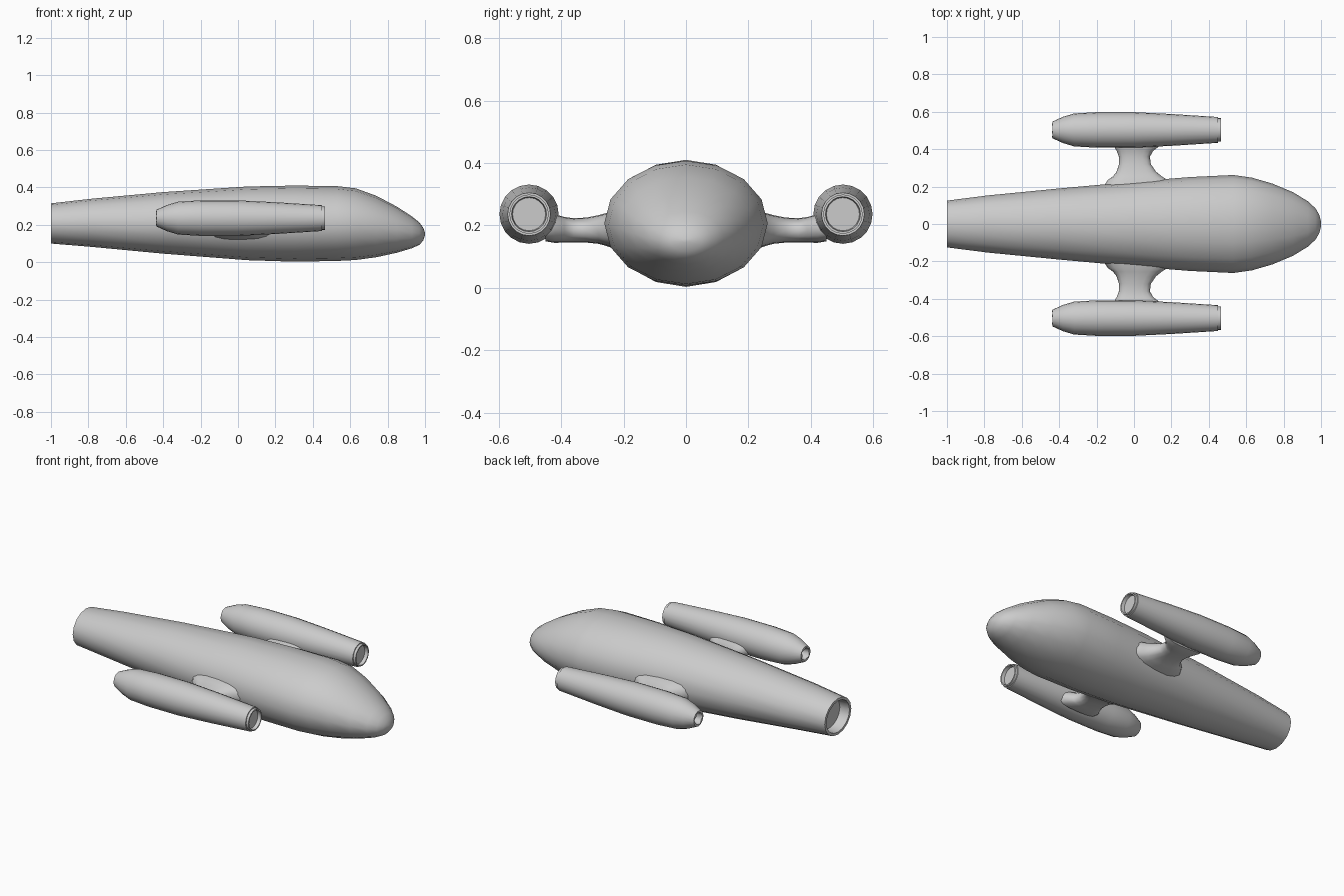
import bpy, bmesh, math

if "Cube" in bpy.data.objects:
    bpy.data.objects.remove(bpy.data.objects["Cube"])


def loft(name, axis, rings, sides=16, power=1.0, mirror=False, angle=35, offset=(0, 0), tip_wave=0):
    """Skin oval rings (position, centre_u, centre_v, radius_u, radius_v) along the x or y axis."""
    bm = bmesh.new()
    loops = []
    for n, (pos, cu, cv, ru, rv) in enumerate(rings):
        loop = []
        for i in range(sides):
            a = 2 * math.pi * i / sides
            c, s = math.cos(a), math.sin(a)
            u = cu + offset[0] + ru * math.copysign(abs(c) ** power, c)
            v = cv + offset[1] + rv * math.copysign(abs(s) ** power, s)
            p = pos + (tip_wave * math.cos(5 * a) if n == 1 else 0)
            loop.append(bm.verts.new((p, u, v) if axis == 'x' else (u, p, v)))
        loops.append(loop)
    for a, b in zip(loops, loops[1:]):
        for i in range(sides):
            j = (i + 1) % sides
            bm.faces.new((a[i], a[j], b[j], b[i]))
    bm.faces.new(loops[0])
    bm.faces.new(loops[-1])
    bmesh.ops.recalc_face_normals(bm, faces=bm.faces)
    mesh = bpy.data.meshes.new(name)
    bm.to_mesh(mesh)
    bm.free()
    ob = bpy.data.objects.new(name, mesh)
    bpy.context.collection.objects.link(ob)
    bpy.ops.object.select_all(action='DESELECT')
    ob.select_set(True)
    bpy.context.view_layer.objects.active = ob
    bpy.ops.object.shade_smooth_by_angle(angle=math.radians(angle))
    if mirror:
        mod = ob.modifiers.new("mirror", 'MIRROR')
        mod.use_axis = (False, True, False)
        mod.use_mirror_merge = False
    return ob


# Hull: recessed tail, long taper, rounded drooping nose (x, half width, bottom, top)
hull = [(-0.94, 0.103, 0.12, 0.295), (-1.0, 0.108, 0.115, 0.30),
        (-1.0, 0.125, 0.10, 0.315), (-0.78, 0.153, 0.082, 0.34),
        (-0.4, 0.190, 0.046, 0.375), (0.05, 0.231, 0.011, 0.405),
        (0.3, 0.251, 0.003, 0.41), (0.53, 0.262, 0.007, 0.407),
        (0.63, 0.248, 0.012, 0.395), (0.74, 0.216, 0.027, 0.355),
        (0.85, 0.170, 0.051, 0.297), (0.93, 0.121, 0.075, 0.245),
        (0.97, 0.084, 0.093, 0.213), (0.99, 0.051, 0.116, 0.185),
        (1.0, 0.012, 0.145, 0.158)]
loft("hull", 'x', [(x, 0, (b + t) / 2, w, (t - b) / 2) for x, w, b, t in hull], angle=50)

# Engine pods: pinched scalloped rear, stepped front rim with recessed disc
pod = [(-0.39, 0.026), (-0.435, 0.034), (-0.435, 0.045), (-0.38, 0.070), (-0.32, 0.088),
       (-0.2, 0.095), (0.0, 0.095), (0.2, 0.085), (0.45, 0.069), (0.45, 0.063),
       (0.465, 0.063), (0.465, 0.056), (0.445, 0.053)]
loft("engine_pods", 'x', [(x, 0, 0, r, r) for x, r in pod], sides=20,
     mirror=True, offset=(0.503, 0.236), tip_wave=0.004)

# Pylons: waisted arms flaring into hull and pods (y, centre x, centre z, half x, half z)
pylon = [(0.19, 0.025, 0.187, 0.195, 0.068), (0.235, 0.02, 0.187, 0.16, 0.060),
         (0.255, 0.018, 0.187, 0.130, 0.053), (0.28, 0.012, 0.187, 0.105, 0.046),
         (0.32, 0.005, 0.185, 0.085, 0.040), (0.36, 0.002, 0.184, 0.083, 0.039),
         (0.39, 0.005, 0.186, 0.097, 0.041), (0.42, 0.015, 0.190, 0.125, 0.046),
         (0.45, 0.015, 0.195, 0.135, 0.046)]
loft("pylons", 'y', pylon, power=0.75, mirror=True, angle=50)
